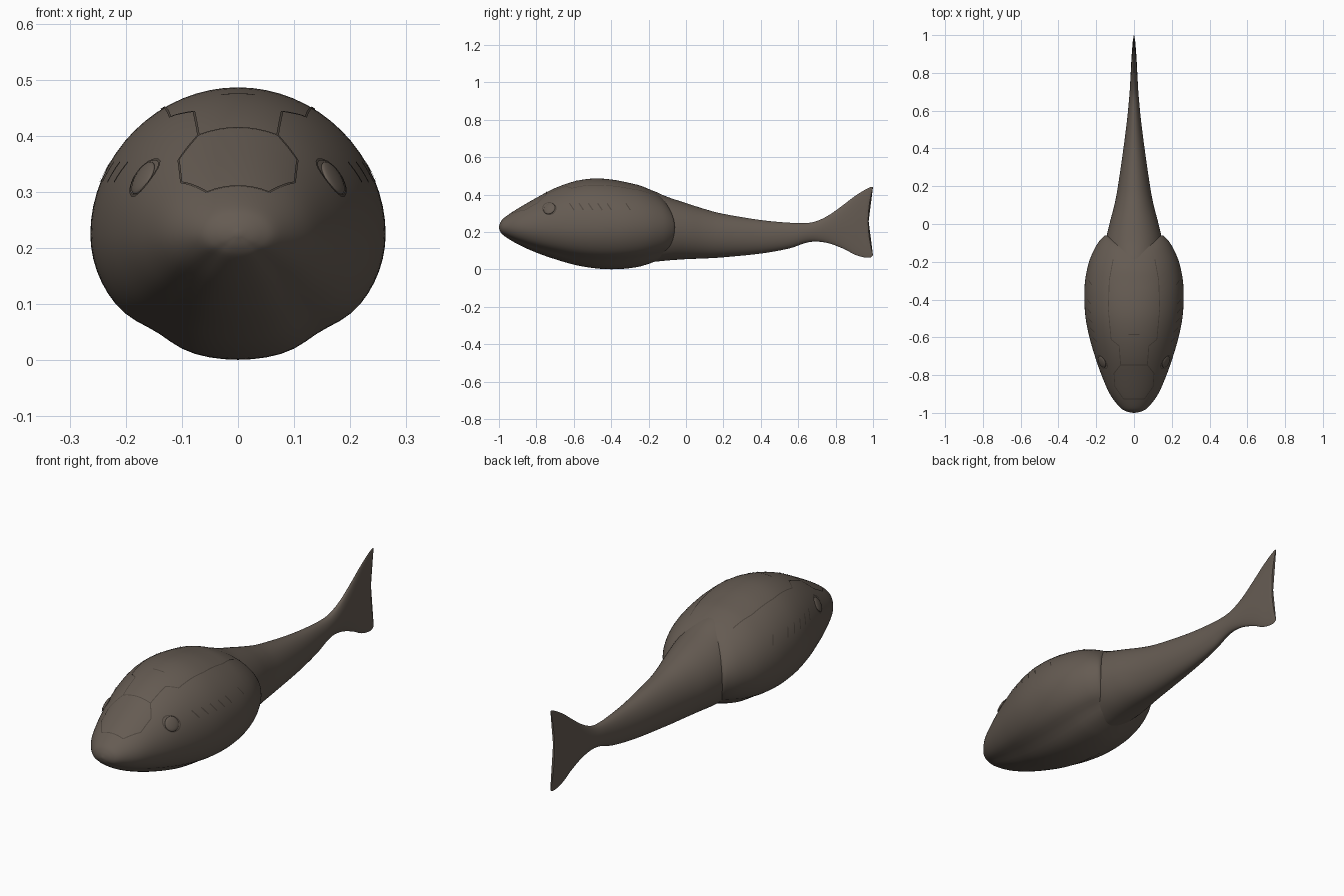
import bpy, bmesh, math
from mathutils import Vector
from mathutils.bvhtree import BVHTree

cube = bpy.data.objects.get("Cube")
if cube:
    bpy.data.objects.remove(cube, do_unlink=True)


def make_material(name, colour):
    mat = bpy.data.materials.new(name)
    mat.use_nodes = True
    mat.diffuse_color = colour
    mat.node_tree.nodes["Principled BSDF"].inputs["Base Color"].default_value = colour
    return mat


skin = make_material("dull brown", (0.13, 0.105, 0.085, 1))
groove = make_material("dark brown", (0.075, 0.06, 0.048, 1))


def spline(rows, steps):
    """Smoothly interpolated rows of numbers (Catmull-Rom)."""
    result = []
    for i in range(len(rows) - 1):
        a, b = rows[max(i - 1, 0)], rows[i]
        c, d = rows[i + 1], rows[min(i + 2, len(rows) - 1)]
        for k in range(steps):
            t = k / steps
            result.append([q + 0.5 * t * (r - p + t * (2 * p - 5 * q + 4 * r - s
                           + t * (3 * (q - r) + s - p)))
                           for p, q, r, s in zip(a, b, c, d)])
    result.append(list(rows[-1]))
    return result


def finish(name, bm, mat, angle):
    bmesh.ops.recalc_face_normals(bm, faces=bm.faces)
    mesh = bpy.data.meshes.new(name)
    bm.to_mesh(mesh)
    bm.free()
    obj = bpy.data.objects.new(name, mesh)
    bpy.context.collection.objects.link(obj)
    mesh.materials.append(mat)
    bpy.ops.object.select_all(action="DESELECT")
    obj.select_set(True)
    bpy.context.view_layer.objects.active = obj
    bpy.ops.object.shade_smooth_by_angle(angle=math.radians(angle))
    return obj


def loft(name, rows, point, sides=64, steps=5):
    """Skin rings of points along the spine and close both ends."""
    bm = bmesh.new()
    rings = [[bm.verts.new(point(row, 2 * math.pi * k / sides)) for k in range(sides)]
             for row in spline(rows, steps)]
    for one, two in zip(rings, rings[1:]):
        for k in range(sides):
            n = (k + 1) % sides
            bm.faces.new((one[k], one[n], two[n], two[k]))
    bm.faces.new(rings[0])
    bm.faces.new(rings[-1])
    return finish(name, bm, skin, 45)


def head_point(row, a):
    y, w, top, bottom = row
    mid = 0.225
    s, c = math.sin(a), math.cos(a)
    # shallow crease between the cheek and the belly plate
    dent = 0
    if s < 0:
        dent = 0.045 * math.exp(-((math.asin(-s) - 0.95) / 0.2) ** 2)
    r = 1 - dent
    # the rear rim sweeps forward above and below
    rear = max(0, (y + 0.25) / 0.2)
    y -= 0.06 * rear * s * s
    return (w * c * r, y, mid + s * r * (top - mid if s > 0 else mid - bottom))


def body_point(row, a):
    y, w, top, bottom = row
    s = math.sin(a)
    z = (top + bottom) / 2 + s * (top - bottom) / 2
    # hollow trailing edge of the tail fin
    if y > 0.9:
        y -= (y - 0.9) * 0.26 * (1 - s * s)
    return (w * math.cos(a), y, z)


# Armoured head: y, half width, top, bottom
head = loft("head_shield", [
    (-1.0, 0.004, 0.229, 0.221), (-0.992, 0.04, 0.252, 0.2),
    (-0.97, 0.075, 0.278, 0.178), (-0.9, 0.128, 0.325, 0.135),
    (-0.8, 0.172, 0.383, 0.09), (-0.7, 0.207, 0.435, 0.055),
    (-0.6, 0.236, 0.47, 0.026), (-0.5, 0.256, 0.486, 0.008),
    (-0.4, 0.263, 0.481, 0.001), (-0.3, 0.259, 0.462, 0.007),
    (-0.2, 0.238, 0.437, 0.025), (-0.12, 0.203, 0.41, 0.045),
    (-0.075, 0.17, 0.385, 0.058), (-0.06, 0.147, 0.36, 0.07),
    (-0.075, 0.12, 0.33, 0.09)], head_point)

# Body and tail fin
loft("body_and_tail", [
    (-0.3, 0.12, 0.43, 0.05), (-0.2, 0.145, 0.428, 0.04),
    (-0.1, 0.15, 0.388, 0.048), (0, 0.13, 0.355, 0.055),
    (0.1, 0.104, 0.323, 0.059), (0.2, 0.085, 0.297, 0.065),
    (0.4, 0.056, 0.264, 0.085), (0.55, 0.037, 0.25, 0.112),
    (0.64, 0.028, 0.248, 0.142), (0.7, 0.023, 0.259, 0.149),
    (0.77, 0.019, 0.294, 0.138), (0.85, 0.015, 0.352, 0.107),
    (0.9, 0.012, 0.39, 0.08), (0.95, 0.009, 0.422, 0.065),
    (0.985, 0.007, 0.44, 0.064), (1.0, 0.004, 0.441, 0.075)], body_point)

# Surface details are laid on the head
bm = bmesh.new()
bm.from_mesh(head.data)
surface = BVHTree.FromBMesh(bm)
bm.free()


def from_above(x, y):
    return surface.ray_cast(Vector((x, y, 1)), Vector((0, 0, -1)))[:2]


def from_side(side, y, z):
    return surface.ray_cast(Vector((side, y, z)), Vector((-side, 0, 0)))[:2]


def seam(name, hits, width, closed=False, mat=groove):
    """A very thin ribbon following points on the surface."""
    bm = bmesh.new()
    pairs = []
    count = len(hits)
    for i, (p, n) in enumerate(hits):
        ahead = hits[(i + 1) % count if closed else min(i + 1, count - 1)][0]
        behind = hits[i - 1 if closed else max(i - 1, 0)][0]
        across = n.cross(ahead - behind).normalized() * width
        mid = p + n * 0.002
        pairs.append([bm.verts.new(mid - across), bm.verts.new(mid + across)])
    for i in range(count if closed else count - 1):
        a, b = pairs[i], pairs[(i + 1) % count]
        bm.faces.new((a[0], a[1], b[1], b[0]))
    return finish(name, bm, mat, 60)


def plate_line(name, points, width=0.0022):
    dense = []
    for (ax, ay), (bx, by) in zip(points, points[1:]):
        dense += [(ax + (bx - ax) * k / 8, ay + (by - ay) * k / 8) for k in range(8)]
    dense.append(points[-1])
    seam(name, [from_above(x, y) for x, y in dense], width)


plate_line("snout_seam", [(-0.055, -0.925), (0.055, -0.925)])
plate_line("brow_seam", [(-0.07, -0.745), (0.07, -0.745)])
plate_line("crown_seam", [(-0.03, -0.585), (0.03, -0.585)])

for side, label in ((1, "left"), (-1, "right")):
    # Snout plate edge, then the long seam beside the back plate
    plate_line(label + "_snout_plate_seam", [(side * x, y) for x, y in (
        (0.055, -0.925), (0.1, -0.86), (0.105, -0.79), (0.07, -0.745))])
    plate_line(label + "_back_plate_seam", [(side * x, y) for x, y in (
        (0.07, -0.745), (0.078, -0.645), (0.12, -0.61), (0.135, -0.45),
        (0.13, -0.3), (0.11, -0.19))])

    # Eye: raised dome with a rim
    ring = []
    for k in range(24):
        a = 2 * math.pi * k / 24
        ring.append(from_side(side, -0.73 + 0.036 * math.cos(a), 0.325 + 0.032 * math.sin(a)))
    seam(label + "_eye_rim", ring, 0.0025, closed=True)
    centre, normal = from_side(side, -0.73, 0.325)
    bm = bmesh.new()
    bmesh.ops.create_uvsphere(bm, u_segments=24, v_segments=12, radius=0.033)
    bmesh.ops.scale(bm, vec=(1, 1, 0.25), verts=bm.verts)
    eye = finish(label + "_eye", bm, skin, 60)
    eye.rotation_euler = normal.to_track_quat("Z", "Y").to_euler()
    eye.location = centre

    # Row of short slits behind the eye
    for i, y in enumerate((-0.61, -0.56, -0.51, -0.46, -0.41, -0.31)):
        hits = [from_side(side, y + 0.012 * t, 0.335 - 0.018 * t)
                for t in (-1, -0.5, 0, 0.5, 1)]
        seam(f"{label}_slit_{i + 1}", hits, 0.003)
